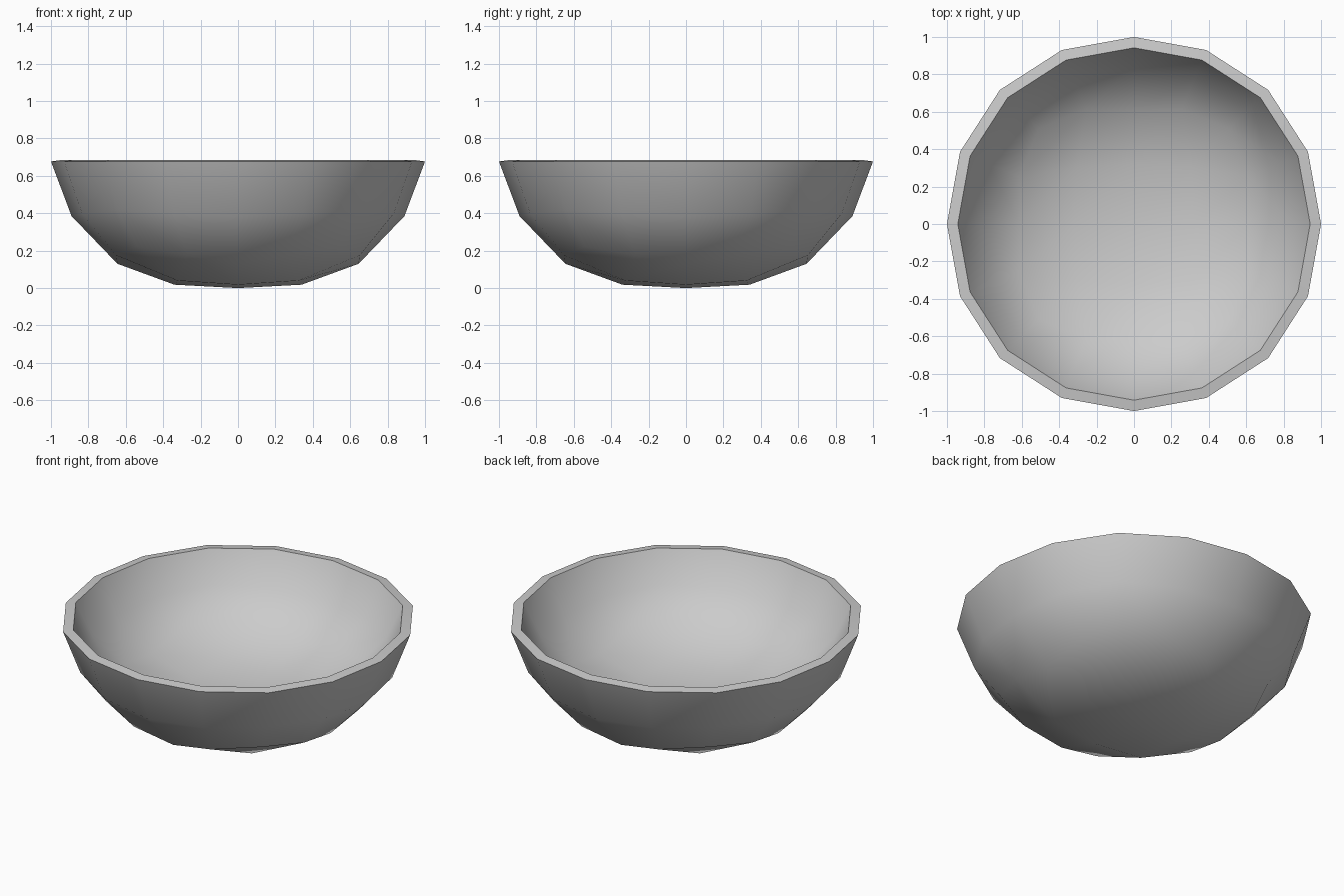
import bpy, bmesh, math

cube = bpy.data.objects.get("Cube")
if cube:
    bpy.data.objects.remove(cube, do_unlink=True)

# Plain grey for the whole bowl
grey = bpy.data.materials.new("light_grey")
grey.use_nodes = True
colour = (0.6, 0.6, 0.6, 1.0)
grey.diffuse_color = colour
bsdf = next(n for n in grey.node_tree.nodes if n.type == 'BSDF_PRINCIPLED')
bsdf.inputs["Base Color"].default_value = colour

# Rings from base to rim: (radius, depth below rim) on the axes, then on the diagonals
RINGS = [
    ((0, 0.677), (0, 0.677)),
    ((0.34, 0.659), (0.458, 0.637)),
    ((0.645, 0.547), (0.765, 0.456)),
    ((0.89, 0.292), (0.915, 0.262)),
    ((1, 0), (1.014, 0)),
]


def place(vert, ring, angle, width, height, rim_z):
    """Put a vertex on a ring, blending from the axis to the diagonal shape."""
    blend = (1 - math.cos(4 * angle)) / 2
    radius, depth = (a + (b - a) * blend for a, b in zip(*RINGS[ring]))
    vert.co = (radius * width * math.cos(angle),
               radius * width * math.sin(angle),
               rim_z - depth * height)


def square_angle(x, y):
    """Angle of a grid point, evenly spaced around its square ring."""
    quarter = round(math.atan2(y, x) / (math.pi / 2) - 1e-4)
    turn = quarter * math.pi / 2
    along = x * math.cos(turn) + y * math.sin(turn)
    across = y * math.cos(turn) - x * math.sin(turn)
    return turn + math.pi / 4 * across / along if along else 0


def shell(bm, width, height, rim_z):
    """Rounded square-grid base with two wall rings; returns the rim edges."""
    verts = bmesh.ops.create_grid(bm, x_segments=4, y_segments=4, size=2)["verts"]
    edges = list({e for v in verts for e in v.link_edges if e.is_boundary})
    for v in verts:
        x, y = round(v.co.x), round(v.co.y)
        place(v, max(abs(x), abs(y)), square_angle(x, y), width, height, rim_z)
    for ring in (3, 4):
        new = bmesh.ops.extrude_edge_only(bm, edges=edges)["geom"]
        edges = [g for g in new if isinstance(g, bmesh.types.BMEdge) and g.is_boundary]
        for v in {v for e in edges for v in e.verts}:
            place(v, ring, math.atan2(v.co.y, v.co.x), width, height, rim_z)
    return edges


# Outer wall, shallower inner wall and the rim that joins them
bm = bmesh.new()
outer_rim = shell(bm, 1, 1, 0.677)
inner_rim = shell(bm, 0.942, 0.72, 0.685)
bmesh.ops.bridge_loops(bm, edges=outer_rim + inner_rim)
bmesh.ops.recalc_face_normals(bm, faces=bm.faces)

mesh = bpy.data.meshes.new("bowl")
bm.to_mesh(mesh)
bm.free()
mesh.materials.append(grey)
bowl = bpy.data.objects.new("bowl", mesh)
bpy.context.collection.objects.link(bowl)

# Smooth walls with a crisp rim
bpy.ops.object.select_all(action='DESELECT')
bowl.select_set(True)
bpy.context.view_layer.objects.active = bowl
bpy.ops.object.shade_smooth_by_angle(angle=math.radians(40))
